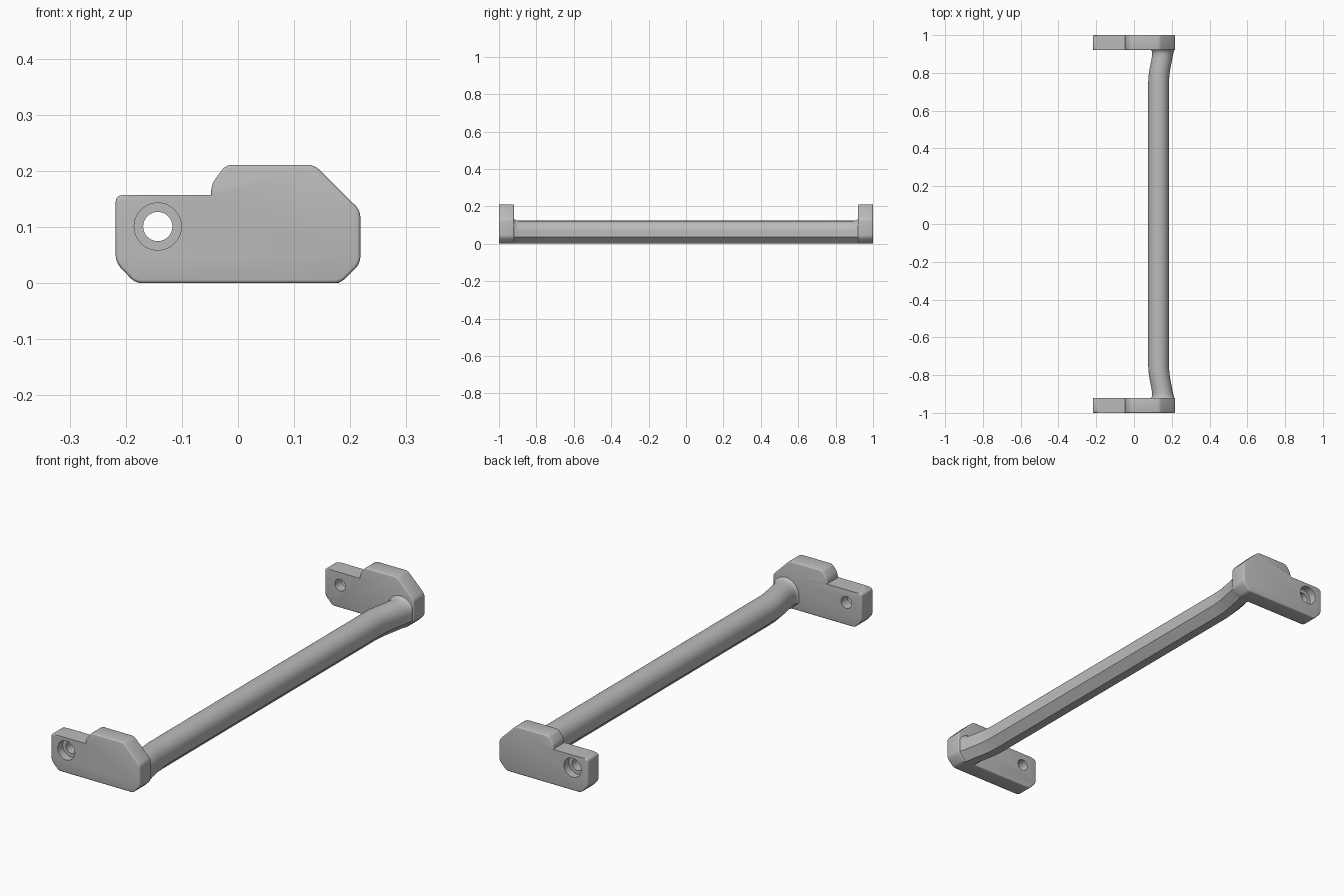
import bpy, bmesh, math
from mathutils import Matrix

cube = bpy.data.objects.get("Cube")
if cube:
    bpy.data.objects.remove(cube, do_unlink=True)

grey = bpy.data.materials.new("plain grey")
grey.use_nodes = True
GREY = (0.5, 0.5, 0.5, 1)
grey.diffuse_color = GREY
grey.node_tree.nodes["Principled BSDF"].inputs["Base Color"].default_value = GREY


def add_object(name, bm):
    bmesh.ops.recalc_face_normals(bm, faces=bm.faces)
    mesh = bpy.data.meshes.new(name)
    bm.to_mesh(mesh)
    bm.free()
    mesh.materials.append(grey)
    obj = bpy.data.objects.new(name, mesh)
    bpy.context.collection.objects.link(obj)
    return obj


def activate(obj):
    bpy.ops.object.select_all(action='DESELECT')
    obj.select_set(True)
    bpy.context.view_layer.objects.active = obj


def smooth(obj, degrees):
    activate(obj)
    bpy.ops.object.shade_smooth_by_angle(angle=math.radians(degrees))


# End plate: stepped outline extruded along y, corners and rims rounded
OUTER, INNER, TAB_TOP = -1.0, -0.92, 0.157
outline = [(-0.183, 0), (0.183, 0), (0.218, 0.035), (0.218, 0.13), (0.136, 0.211),
           (-0.022, 0.211), (-0.048, 0.175), (-0.048, TAB_TOP), (-0.218, TAB_TOP), (-0.218, 0.037)]


def make_plate(name):
    bm = bmesh.new()
    face = bm.faces.new([bm.verts.new((x, OUTER, z)) for x, z in outline])
    sweep = bmesh.ops.extrude_face_region(bm, geom=[face], use_keep_orig=True)
    for v in sweep["geom"]:
        if isinstance(v, bmesh.types.BMVert):
            v.co.y = INNER
    bmesh.ops.recalc_face_normals(bm, faces=bm.faces)

    def runs_along_y(e):
        return abs(e.verts[0].co.y - e.verts[1].co.y) > 0.01

    corners = [e for e in bm.edges if runs_along_y(e)
               and not (e.verts[0].co.x > -0.1 and abs(e.verts[0].co.z - TAB_TOP) < 0.001)]
    bmesh.ops.bevel(bm, geom=corners, offset=0.011, segments=3, profile=0.5, affect='EDGES')
    rims = [e for e in bm.edges if not runs_along_y(e)
            and any(abs(f.normal.y) > 0.9 for f in e.link_faces)
            and any(abs(v.co.z - TAB_TOP) > 0.001 for v in e.verts)]
    bmesh.ops.bevel(bm, geom=rims, offset=0.006, segments=3, profile=0.5,
                    affect='EDGES', clamp_overlap=True)
    return add_object(name, bm)


# Screw hole: through bore with a wider recess on the outer face
def cut_cylinder(plate, radius, y0, y1):
    bm = bmesh.new()
    bmesh.ops.create_cone(bm, cap_ends=True, segments=48, radius1=radius, radius2=radius,
                          depth=y1 - y0)
    bmesh.ops.transform(bm, verts=bm.verts, matrix=Matrix.Translation((-0.143, (y0 + y1) / 2, 0.101))
                        @ Matrix.Rotation(math.pi / 2, 4, 'X'))
    cutter = add_object("screw_hole_cutter", bm)
    cutter.hide_render = True
    mod = plate.modifiers.new("screw hole", 'BOOLEAN')
    mod.operation, mod.solver, mod.object = 'DIFFERENCE', 'EXACT', cutter
    activate(plate)
    bpy.ops.object.modifier_apply(modifier=mod.name)
    bpy.data.objects.remove(cutter, do_unlink=True)


front_plate = make_plate("front_end_plate")
cut_cylinder(front_plate, 0.026, -1.1, -0.8)
cut_cylinder(front_plate, 0.042, -1.1, -0.965)
smooth(front_plate, 40)

# Back plate mirrors the front one
bm = bmesh.new()
bm.from_mesh(front_plate.data)
bmesh.ops.scale(bm, vec=(1, -1, 1), verts=bm.verts)
back_plate = add_object("back_end_plate", bm)
smooth(back_plate, 40)

# Grip bar section: flat bottom, chamfered sides, round top
HALF, SIDE = 0.055, 0.068
section = [(-0.02, 0), (0.02, 0), (HALF, 0.036)]
section += [(HALF * math.cos(a), SIDE + HALF * math.sin(a))
            for a in (math.pi * i / 20 for i in range(21))]
section.append((-HALF, 0.036))

# Half of the path: y, centre x, widening where the bar meets the plate
half_path = [(0.74, 0.13, 0), (0.77, 0.131, 0), (0.80, 0.134, 0), (0.83, 0.139, 0),
             (0.87, 0.147, 0), (0.895, 0.151, 0), (0.908, 0.153, 0.002),
             (0.915, 0.154, 0.005), (0.922, 0.155, 0.012), (0.94, 0.155, 0.012)]
path = [(-y, x, w) for y, x, w in reversed(half_path)] + half_path

bm = bmesh.new()
rings = []
for y, cx, widen in path:
    k = 1 + widen / HALF
    rings.append([bm.verts.new((min(cx + u * k, 0.212), y, z if z < SIDE else SIDE + (z - SIDE) * k))
                  for u, z in section])
n = len(section)
for a, b in zip(rings, rings[1:]):
    for i in range(n):
        j = (i + 1) % n
        bm.faces.new((a[i], a[j], b[j], b[i]))
bm.faces.new(rings[0])
bm.faces.new(rings[-1])
grip_bar = add_object("grip_bar", bm)
smooth(grip_bar, 35)
